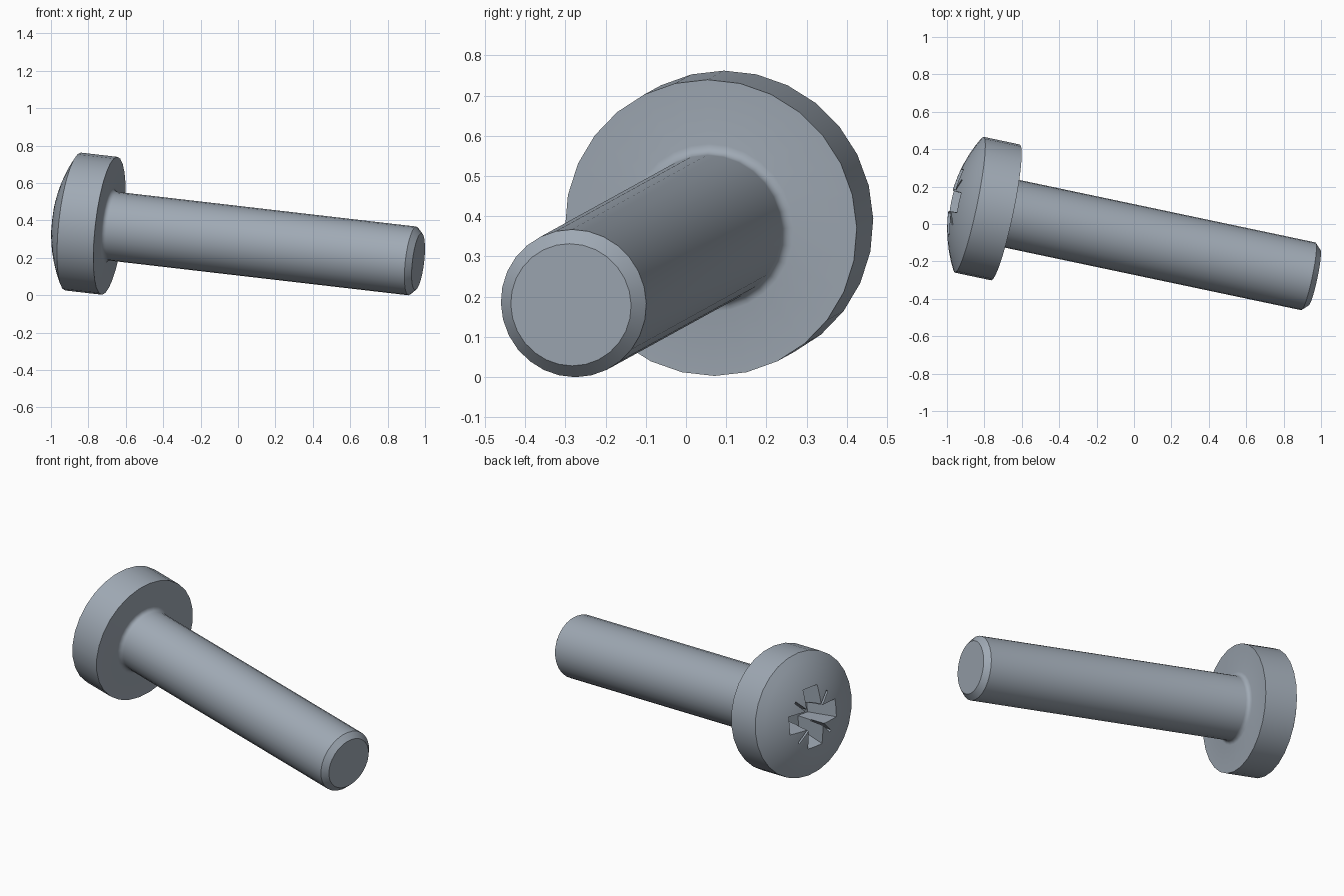
import bpy, bmesh, math
from mathutils import Matrix, Vector

if "Cube" in bpy.data.objects:
    bpy.data.objects.remove(bpy.data.objects["Cube"])

steel = bpy.data.materials.new("blue_grey_steel")
steel.use_nodes = True
colour = (0.35, 0.40, 0.46, 1)
steel.diffuse_color = colour
steel.node_tree.nodes["Principled BSDF"].inputs["Base Color"].default_value = colour

# Tilted screw frame: local z runs from the head underside to the tip
axis = Vector((1, -0.211, -0.116)).normalized()
side = Vector((0, 0, 1)).cross(axis).normalized()
rise = axis.cross(side)
frame = Matrix((side, rise, axis)).transposed().to_4x4()
frame.translation = (-0.687, 0.062, 0.371)

HEAD_R, SHAFT_R, RIM, DOME, FILLET = 0.371, 0.185, 0.2, 0.1, 0.025
LENGTH, CHAMFER, SIDES = 1.698, 0.032, 28


def add_object(name, bm):
    bmesh.ops.recalc_face_normals(bm, faces=bm.faces)
    mesh = bpy.data.meshes.new(name)
    bm.to_mesh(mesh)
    bm.free()
    mesh.materials.append(steel)
    obj = bpy.data.objects.new(name, mesh)
    obj.matrix_world = frame
    bpy.context.collection.objects.link(obj)
    return obj


def lathe(name, profile):
    bm = bmesh.new()
    verts = [bm.verts.new((r, 0, z)) for r, z in profile]
    edges = [bm.edges.new(pair) for pair in zip(verts, verts[1:])]
    bmesh.ops.spin(bm, geom=verts + edges, axis=(0, 0, 1), cent=(0, 0, 0),
                   angle=math.tau, steps=SIDES)
    bmesh.ops.remove_doubles(bm, verts=bm.verts, dist=0.0005)
    return add_object(name, bm)


def tapered_slot(name, top, bottom, depth, turn, shift=0):
    """Box cutter whose half length and half width narrow with depth."""
    bm = bmesh.new()
    bmesh.ops.create_cube(bm, size=2)
    for v in bm.verts:
        half = top if v.co.z < 0 else bottom
        v.co = (v.co.x * half[0] + shift, v.co.y * half[1],
                -0.34 if v.co.z < 0 else depth)
    bmesh.ops.rotate(bm, verts=bm.verts, matrix=Matrix.Rotation(turn, 3, 'Z'))
    return add_object(name, bm)


# Domed head, filleted neck, shaft and chamfered tip in one profile
ball = (HEAD_R ** 2 + DOME ** 2) / (2 * DOME)
half_angle = math.asin(HEAD_R / ball)
profile = []
for i in range(8):
    a = half_angle * i / 7
    profile.append((ball * math.sin(a), ball - DOME - RIM - ball * math.cos(a)))
profile.append((HEAD_R, 0))
for i in range(5):
    a = math.pi / 2 * i / 4
    profile.append((SHAFT_R + FILLET * (1 - math.sin(a)),
                    FILLET * (1 - math.cos(a))))
profile += [(SHAFT_R, LENGTH - CHAMFER), (SHAFT_R - CHAMFER, LENGTH), (0, LENGTH)]
screw = lathe("screw_body", profile)

# Cross recess with four thin diagonal notches
cutters = []
for i in range(2):
    cutters.append(tapered_slot("cross_slot", (0.2, 0.058), (0.12, 0.045),
                                -0.1, i * math.pi / 2))
for i in range(4):
    cutters.append(tapered_slot("diagonal_notch", (0.1, 0.008), (0.04, 0.004),
                                -0.2, math.pi / 4 + i * math.pi / 2, 0.1))

bpy.context.view_layer.objects.active = screw
for cutter in cutters:
    cutter.hide_render = True
    cut = screw.modifiers.new("recess", 'BOOLEAN')
    cut.operation = 'DIFFERENCE'
    cut.solver = 'EXACT'
    cut.object = cutter
    bpy.ops.object.modifier_apply(modifier=cut.name)
    bpy.data.objects.remove(cutter)

bpy.ops.object.select_all(action='DESELECT')
screw.select_set(True)
bpy.ops.object.shade_smooth_by_angle(angle=math.radians(32))
